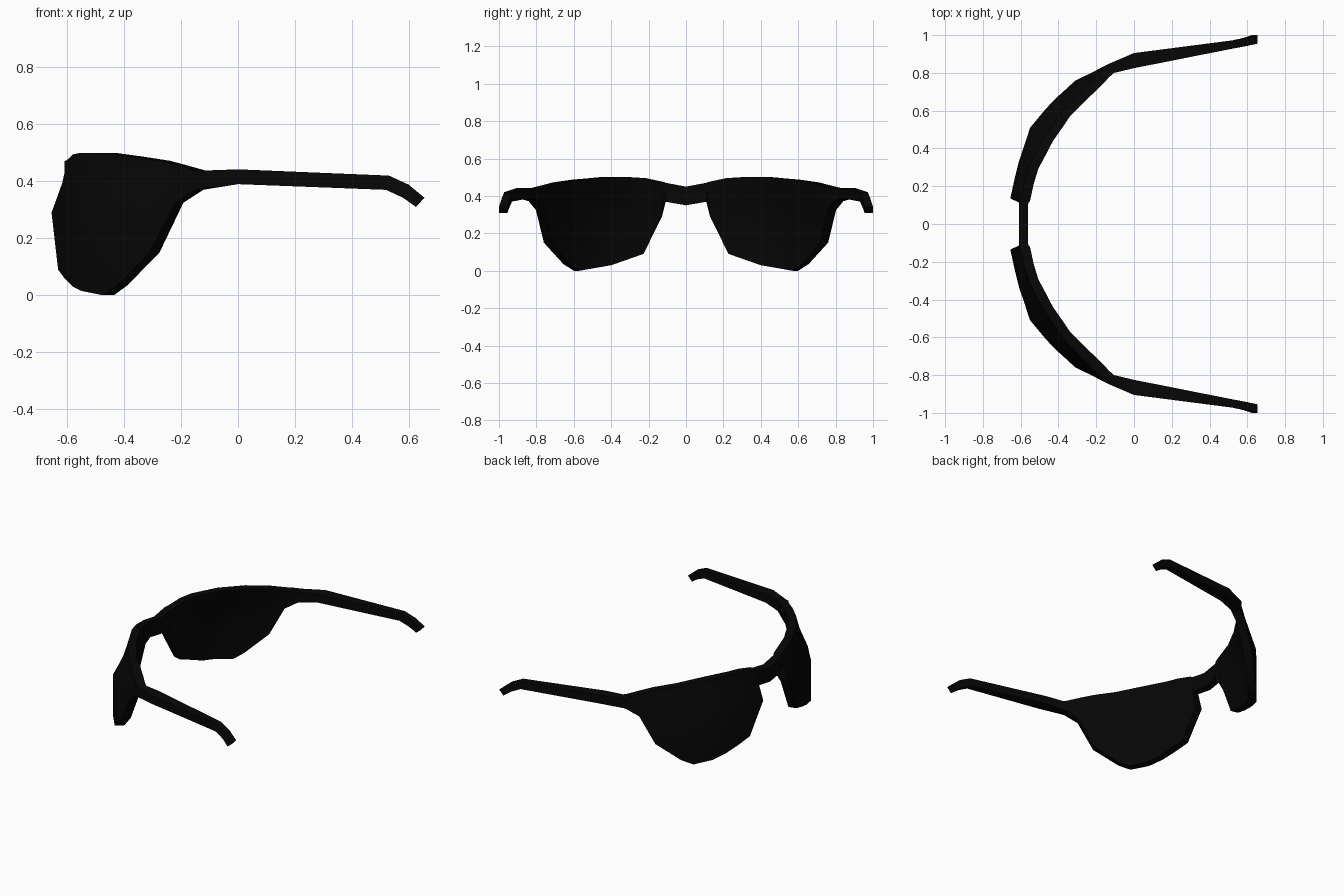
import bpy
import bmesh
from mathutils import Vector

cube = bpy.data.objects.get("Cube")
if cube:
    bpy.data.objects.remove(cube, do_unlink=True)

# Single black colour
black = bpy.data.materials.new("black")
black.use_nodes = True
colour = (0.002, 0.002, 0.002, 1)
black.diffuse_color = colour
black.node_tree.nodes["Principled BSDF"].inputs["Base Color"].default_value = colour


def loft(name, rings, cap_start=True):
    """Skin a list of equal closed rings and mirror the result across y = 0."""
    bm = bmesh.new()
    loops = [[bm.verts.new(p) for p in ring] for ring in rings]
    n = len(loops[0])
    for a, b in zip(loops, loops[1:]):
        for i in range(n):
            j = (i + 1) % n
            bm.faces.new((a[i], a[j], b[j], b[i]))
    bm.faces.new(loops[-1])
    if cap_start:
        bm.faces.new(loops[0][::-1])
    bmesh.ops.recalc_face_normals(bm, faces=bm.faces)
    mesh = bpy.data.meshes.new(name)
    bm.to_mesh(mesh)
    bm.free()
    mesh.materials.append(black)
    obj = bpy.data.objects.new(name, mesh)
    bpy.context.collection.objects.link(obj)
    mirror = obj.modifiers.new("mirror", "MIRROR")
    mirror.use_axis = (False, True, False)
    mirror.use_clip = True
    bpy.ops.object.select_all(action="DESELECT")
    obj.select_set(True)
    bpy.context.view_layer.objects.active = obj
    bpy.ops.object.shade_smooth_by_angle(angle=0.6)


def lens_ring(y, x, low, high, lean, thick):
    """Upright slab section whose brow leans back towards the wearer."""
    inward = Vector((0.3 - x, -y, 0)).normalized()
    outer = []
    for height in (0, 0.55, 0.78, 0.95, 1):
        z = low + (high - low) * height
        back = lean * max(0, (z - 0.3) / (high - 0.3)) ** 0.6
        outer.append(Vector((x, y, z)) + inward * back)
    return outer + [p + inward * thick for p in reversed(outer)]


# Bridge and wraparound lens: y, front x, bottom z, top z, lean, thickness
columns = [
    (0, -0.61, 0.35, 0.45, 0, 0.05),
    (0.115, -0.61, 0.37, 0.47, 0, 0.05),
    (0.135, -0.655, 0.29, 0.475, 0.055, 0.05),
    (0.24, -0.632, 0.09, 0.495, 0.055, 0.05),
    (0.33, -0.61, 0.06, 0.5, 0.06, 0.05),
    (0.42, -0.58, 0.03, 0.5, 0.075, 0.05),
    (0.51, -0.55, 0.015, 0.5, 0.09, 0.05),
    (0.6, -0.475, 0, 0.492, 0.08, 0.05),
    (0.655, -0.425, 0.035, 0.487, 0.07, 0.05),
    (0.76, -0.31, 0.15, 0.472, 0.06, 0.055),
    (0.815, -0.23, 0.325, 0.455, 0.045, 0.055),
    (0.84, -0.15, 0.37, 0.44, 0, 0.06),
]
loft("lenses_and_bridge", [lens_ring(*c) for c in columns], cap_start=False)

# Temple arms: inner x, inner y, outer x, outer y, bottom z, top z, end tilt
sections = [
    (-0.125, 0.783, -0.16, 0.835, 0.37, 0.44, 0),
    (-0.105, 0.8, -0.14, 0.845, 0.373, 0.437, 0),
    (0, 0.825, 0, 0.905, 0.39, 0.442, 0),
    (0.52, 0.93, 0.52, 0.972, 0.37, 0.42, 0.01),
    (0.58, 0.943, 0.58, 0.985, 0.342, 0.388, 0.02),
    (0.625, 0.955, 0.625, 1, 0.31, 0.342, 0.03),
]
loft("temple_arms", [
    [(xi, yi, lo), (xo, yo, lo), (xo + tilt, yo, hi), (xi + tilt, yi, hi)]
    for xi, yi, xo, yo, lo, hi, tilt in sections
])
